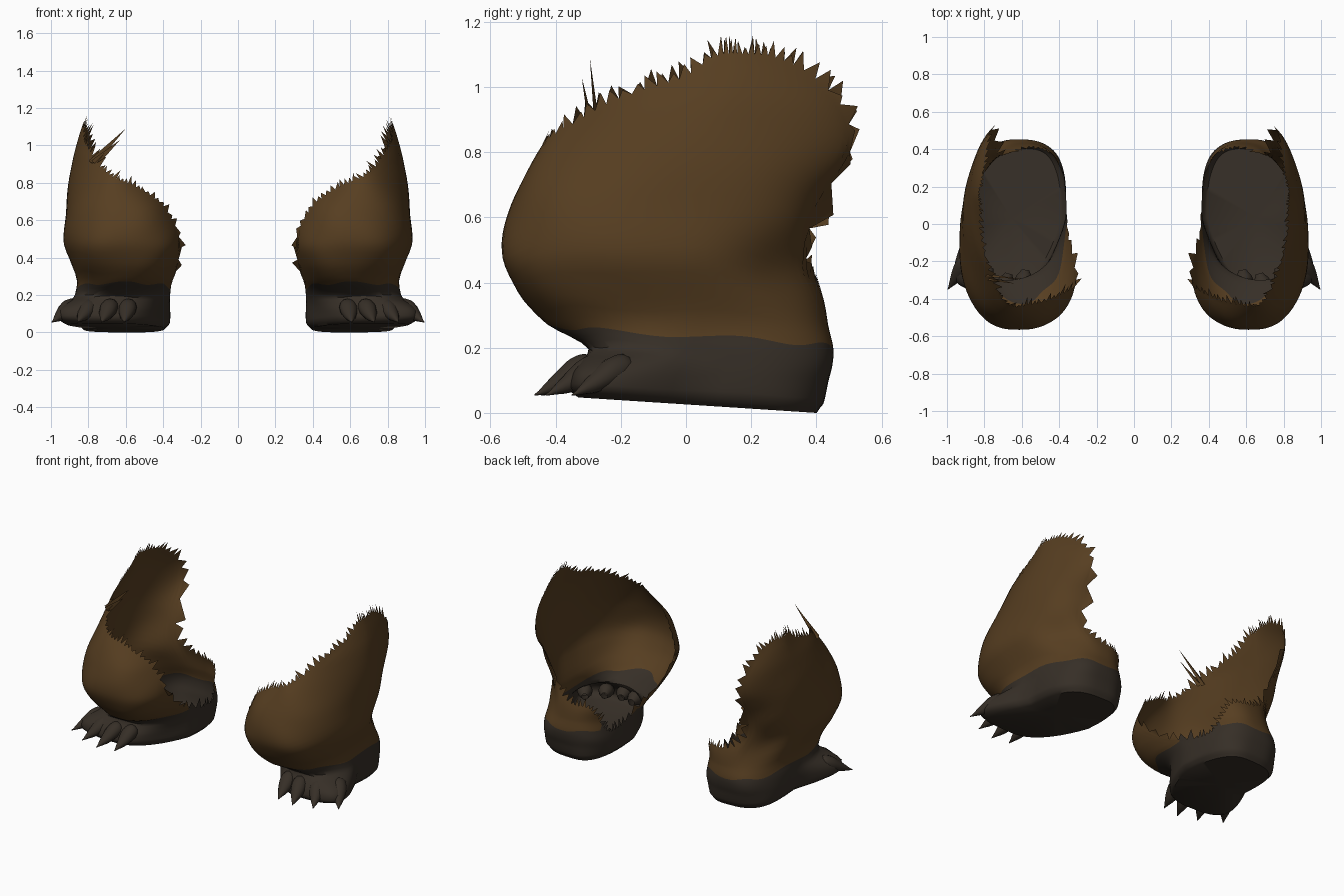
import bpy, math, random
from mathutils import Vector

if "Cube" in bpy.data.objects:
    bpy.data.objects.remove(bpy.data.objects["Cube"])


def material(name, color):
    mat = bpy.data.materials.new(name)
    mat.use_nodes = True
    mat.diffuse_color = color
    mat.node_tree.nodes["Principled BSDF"].inputs["Base Color"].default_value = color
    return mat


FUR = material("brown fur", (0.094, 0.048, 0.015, 1))
SKIN = material("dark grey skin", (0.037, 0.028, 0.020, 1))


def smooth_lookup(table, key):
    """Catmull-Rom interpolation of the rows of a table keyed by the first column."""
    key = min(max(key, table[0][0]), table[-1][0])
    i = max(k for k in range(len(table) - 1) if table[k][0] <= key)
    rows = [table[min(max(i + d, 0), len(table) - 1)] for d in (-1, 0, 1, 2)]
    t = (key - rows[1][0]) / (rows[2][0] - rows[1][0])
    out = []
    for a, b, c, d in list(zip(*rows))[1:]:
        out.append(b + 0.5 * t * (c - a + t * (2*a - 5*b + 4*c - d + t * (3*(b - c) + d - a))))
    return out


def add_object(name, verts, faces, mats, side, indices=None):
    mesh = bpy.data.meshes.new(name)
    mesh.from_pydata([(side * x, y, z) for x, y, z in verts], [],
                     [f if side > 0 else f[::-1] for f in faces])
    for mat in mats:
        mesh.materials.append(mat)
    if indices:
        mesh.polygons.foreach_set("material_index", indices)
    obj = bpy.data.objects.new(name, mesh)
    bpy.context.collection.objects.link(obj)
    bpy.ops.object.select_all(action='DESELECT')
    obj.select_set(True)
    bpy.context.view_layer.objects.active = obj
    bpy.ops.object.shade_smooth_by_angle(angle=math.radians(50))


# Leg cross-sections: height, inner x, outer x, front y, back y, roundness, outward splay
SECTIONS = [
    (0.00, 0.39, 0.83, -0.33, 0.40, 0.65, 0.45), (0.03, 0.365, 0.855, -0.36, 0.42, 0.65, 0.5),
    (0.10, 0.36, 0.86, -0.35, 0.435, 0.65, 0.5), (0.15, 0.36, 0.86, -0.32, 0.45, 0.7, 0.42),
    (0.20, 0.36, 0.86, -0.30, 0.455, 0.8, 0.2), (0.27, 0.35, 0.86, -0.42, 0.44, 0.83, 0),
    (0.36, 0.31, 0.89, -0.51, 0.42, 0.8, 0), (0.48, 0.29, 0.93, -0.56, 0.385, 0.77, 0),
    (0.65, 0.32, 0.92, -0.53, 0.44, 0.83, 0), (0.80, 0.39, 0.905, -0.45, 0.55, 1.0, 0),
    (0.95, 0.46, 0.88, -0.33, 0.56, 1.15, 0), (1.05, 0.50, 0.85, -0.20, 0.49, 1.2, 0),
    (1.15, 0.52, 0.82, -0.10, 0.38, 1.2, 0),
]
# Height of the torn rim around the leg: degrees from the outer side, height
RIM = [
    (0, 1.10), (15, 1.10), (30, 1.09), (45, 1.04), (58, 0.92), (68, 0.72),
    (76, 0.48), (90, 0.38), (115, 0.36), (135, 0.27), (155, 0.18), (175, 0.19),
    (190, 0.29), (200, 0.43), (210, 0.57), (225, 0.69), (250, 0.78), (270, 0.82),
    (290, 0.88), (305, 0.95), (320, 1.0), (332, 1.03), (343, 1.09), (360, 1.10),
]
COLUMNS, SKIN_ROWS, FUR_ROWS = 84, 14, 22


def leg_point(angle, z):
    x0, x1, y0, y1, power, splay = smooth_lookup(SECTIONS, z)
    bend = lambda v: math.copysign(abs(v) ** power, v)
    # soft lumps in the flesh, and the fold behind the thigh
    lump = 1 + 0.015 * math.sin(4 * angle + 9 * z) * math.sin(11 * z + angle)
    lump -= 0.09 * math.exp(-((angle - 0.8) / 0.5) ** 2 - ((z - 0.42) / 0.12) ** 2)
    x = (x0 + x1) / 2 + (x1 - x0) / 2 * bend(math.cos(angle)) * lump
    y = (y0 + y1) / 2 + (y1 - y0) / 2 * bend(math.sin(angle)) * lump
    # the foot turns outward and its sole rises to the front
    x += splay * max(0, 0.03 - y) * (0.65 + 0.7 * (x - 0.36))
    z += 0.065 * (0.4 - y) * max(0, 1 - z / 0.2)
    return Vector((x, y, z))


def build_haunch(side, name):
    """Open shell: grey foot, brown upper wall, ragged teeth on the rim."""
    rng = random.Random(5 + side)
    verts, faces, indices = [], [], []
    rows = SKIN_ROWS + FUR_ROWS
    for i in range(COLUMNS):
        angle = math.tau * i / COLUMNS
        rim = smooth_lookup(RIM, math.degrees(angle))[0]
        line = 0.235 - 0.03 * math.sin(angle) + 0.008 * math.sin(7 * angle)
        line = min(line, rim - 0.01)
        for j in range(rows + 1):
            if j <= SKIN_ROWS:
                z = line * j / SKIN_ROWS
            else:
                z = line + (rim - line) * (j - SKIN_ROWS) / FUR_ROWS
            verts.append(leg_point(angle, z))
    vid = lambda i, j: (i % COLUMNS) * (rows + 1) + j
    for i in range(COLUMNS):
        for j in range(rows):
            faces.append((vid(i, j), vid(i + 1, j), vid(i + 1, j + 1), vid(i, j + 1)))
            skin = j < SKIN_ROWS or verts[vid(i, rows)].z < 0.24
            indices.append(1 if skin else 0)
    # sole, fanned from its middle
    sole = [verts[vid(i, 0)] for i in range(COLUMNS)]
    verts.append(sum(sole, Vector()) / COLUMNS)
    hub = len(verts) - 1
    for i in range(COLUMNS):
        faces.append((vid(i + 1, 0), vid(i, 0), hub))
        indices.append(1)
    # torn teeth
    for i in range(COLUMNS):
        a, b = verts[vid(i, rows)], verts[vid(i + 1, rows)]
        along = (a - verts[vid(i, rows - 3)]).normalized()
        across = (b - a).normalized()
        outward = (along - across * along.dot(across)).normalized()
        tip = (a + b) / 2 + outward * rng.uniform(0.02, 0.065) + (b - a) * rng.uniform(-0.4, 0.4)
        verts.append(tip)
        faces.append((vid(i, rows), vid(i + 1, rows), len(verts) - 1))
        indices.append(1 if tip.z < 0.28 else 0)
    add_object(name + "_haunch", verts, faces, (FUR, SKIN), side, indices)


# Toe outline: share of length, height, radius
TOE = [(0.0, 0.125, 0.02), (0.2, 0.135, 0.045), (0.45, 0.12, 0.046),
       (0.65, 0.095, 0.034), (0.82, 0.075, 0.018), (1.0, 0.055, 0.002)]
TOES = [(0.58, 0.61, -0.445), (0.67, 0.73, -0.465), (0.77, 0.86, -0.43), (0.86, 0.995, -0.35)]


def build_toes(side, name):
    for number, (base_x, tip_x, tip_y) in enumerate(TOES, 1):
        start, end = Vector((base_x, tip_y + 0.20, 0)), Vector((tip_x, tip_y, 0))
        across = (end - start).normalized().cross(Vector((0, 0, 1)))
        verts = []
        for k in range(15):
            z, r = smooth_lookup(TOE, k / 14)
            centre = start.lerp(end, k / 14) + Vector((0, 0, z))
            for m in range(12):
                a = math.tau * m / 12
                verts.append(centre + across * r * math.cos(a) + Vector((0, 0, r * math.sin(a))))
        # open at the root, which is buried in the foot
        faces = [(r*12 + k, r*12 + (k + 1) % 12, r*12 + 12 + (k + 1) % 12, r*12 + 12 + k)
                 for r in range(14) for k in range(12)]
        add_object(f"{name}_clawed_toe_{number}", verts, faces, (SKIN,), side)


for side, name in ((1, "left"), (-1, "right")):
    build_haunch(side, name)
    build_toes(side, name)

# Stray tuft of long torn strands on the right rim
verts, faces = [], []
for degrees, tip in ((304, (0.60, -0.295, 1.09)), (300, (0.63, -0.32, 1.03))):
    n = len(verts)
    root = leg_point(math.radians(degrees), 0.90)
    verts += [root + Vector((0.015, 0, 0.02)), root + Vector((-0.015, 0, -0.01)),
              root + Vector((0, 0.014, 0)), Vector(tip)]
    faces += [(n, n + 1, n + 3), (n + 1, n + 2, n + 3), (n + 2, n, n + 3)]
add_object("right_torn_strands", verts, faces, (FUR,), -1)
